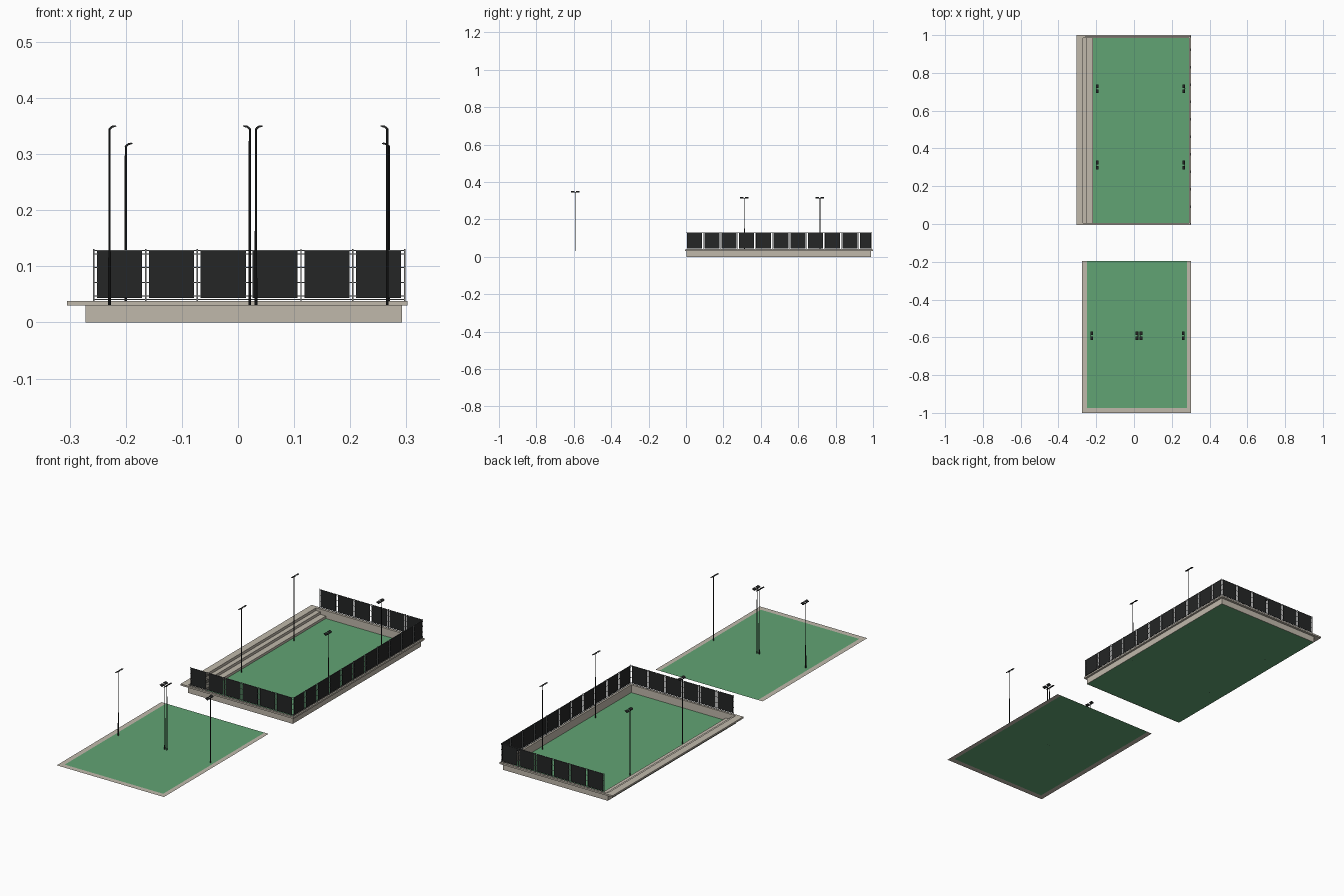
import bpy, bmesh, math
from mathutils import Vector, Matrix

if "Cube" in bpy.data.objects:
    bpy.data.objects.remove(bpy.data.objects["Cube"])


def material(name, rgb):
    m = bpy.data.materials.new(name)
    m.diffuse_color = (*rgb, 1)
    m.use_nodes = True
    m.node_tree.nodes["Principled BSDF"].inputs["Base Color"].default_value = m.diffuse_color
    return m


GREEN = material("court green", (0.12, 0.37, 0.175))
STONE = material("pale concrete", (0.53, 0.485, 0.41))
DARK = material("dark metal", (0.018, 0.019, 0.019))
STEEL = material("grey steel", (0.2, 0.21, 0.21))


def finish(name, bm, mat):
    me = bpy.data.meshes.new(name)
    bm.to_mesh(me)
    bm.free()
    me.materials.append(mat)
    ob = bpy.data.objects.new(name, me)
    bpy.context.collection.objects.link(ob)
    return ob


def box(bm, lo, hi):
    lo, hi = Vector(lo), Vector(hi)
    bmesh.ops.create_cube(bm, size=1, matrix=Matrix.Translation((lo + hi) / 2)
                          @ Matrix.Diagonal((*(hi - lo), 1)))


def rect(bm, x0, x1, y0, y1, z):
    bm.faces.new([bm.verts.new(p) for p in
                  ((x0, y0, z), (x1, y0, z), (x1, y1, z), (x0, y1, z))])


def prism(bm, profile, axis_from, axis_to):
    """Extrude an (x, z) outline along y."""
    f = bm.faces.new([bm.verts.new((x, axis_from, z)) for x, z in profile])
    new = bmesh.ops.extrude_face_region(bm, geom=[f])["geom"]
    bmesh.ops.translate(bm, vec=(0, axis_to - axis_from, 0),
                        verts=[v for v in new if isinstance(v, bmesh.types.BMVert)])
    bmesh.ops.recalc_face_normals(bm, faces=bm.faces)


# Front court: flat sheet with a paved border on three sides
ZF = 0.031
bm = bmesh.new()
rect(bm, -0.249, 0.28, -0.974, -0.197, ZF)
finish("front_court_surface", bm, GREEN)
bm = bmesh.new()
rect(bm, -0.274, -0.249, -1, -0.197, ZF)
rect(bm, 0.28, 0.302, -1, -0.197, ZF)
rect(bm, -0.249, 0.28, -1, -0.974, ZF)
finish("front_court_border", bm, STONE)

# Sunken back court: floor, thin walls, overhanging ledge and steps
XL, XR, Y0, Y1, ZW, ZT = -0.272, 0.292, 0.004, 0.988, 0.030, 0.038
bm = bmesh.new()
rect(bm, XL, XR, Y0, Y1, 0.0005)
finish("back_court_surface", bm, GREEN)

T = 0.002
bm = bmesh.new()
box(bm, (XR - T, Y0, 0), (XR, Y1, ZT))
box(bm, (XL, Y0, 0), (XR - T, Y0 + T, ZT))
box(bm, (XL, Y1 - T, 0), (XR - T, Y1, ZT))
finish("back_court_walls", bm, STONE)

bm = bmesh.new()
box(bm, (XR, -0.005, ZW), (0.302, 1, ZT))
box(bm, (-0.305, -0.005, ZW), (XR, Y0, ZT))
box(bm, (-0.305, Y1, ZW), (XR, 1, ZT))
finish("back_court_ledge", bm, STONE)

bm = bmesh.new()
prism(bm, [(XL, 0.001), (-0.218, 0.001), (-0.218, 0.0127), (-0.248, 0.0127),
           (-0.248, 0.0253), (-0.271, 0.0253), (-0.271, ZT), (-0.305, ZT),
           (-0.305, ZW), (XL, ZW)], Y0, Y1)
finish("spectator_steps", bm, STONE)

# Fence: posts, rails and ties in one mesh, dark screens in another
PITCH, ZB, ZTOP = 0.0923, 0.038, 0.130


def fence(name, start, direction, length):
    """Fence run along direction ('x' or 'y') from a start point."""
    frame, screen = bmesh.new(), bmesh.new()

    def bar(bm, a, b, z0, z1, half):
        if direction == "x":
            box(bm, (start[0] + a, start[1] - half, z0), (start[0] + b, start[1] + half, z1))
        else:
            box(bm, (start[0] - half, start[1] + a, z0), (start[0] + half, start[1] + b, z1))

    n = math.ceil(length / PITCH - 0.05)
    posts = [min(i * PITCH, length) for i in range(n + 1)]
    for p in posts:
        bar(frame, p - 0.0012, p + 0.0012, ZB, ZTOP + 0.001, 0.0012)
    for a, b in zip(posts, posts[1:]):
        bar(screen, a + 0.006, b - 0.006, 0.044, 0.127, 0.0006)
        for z in (0.041, 0.1285):
            bar(frame, a, b, z - 0.0007, z + 0.0007, 0.0007)
        for z in (0.047, 0.071, 0.098, 0.122):
            bar(frame, a, a + 0.0065, z - 0.0008, z + 0.0008, 0.0008)
            bar(frame, b - 0.0065, b, z - 0.0008, z + 0.0008, 0.0008)
    finish(name + "_frame", frame, STEEL)
    finish(name + "_screens", screen, DARK)


fence("front_fence", (-0.257, 0.0), "x", 0.554)
fence("back_fence", (-0.257, 0.994), "x", 0.554)
fence("right_fence", (0.297, 0.0), "y", 0.994)


# Floodlights: pole, cross bar and two curved lamp heads
def floodlight(name, x, y, z, side):
    bm = bmesh.new()
    h = 0.314
    bmesh.ops.create_cone(bm, cap_ends=True, segments=8, radius1=0.0024, radius2=0.0018,
                          depth=h, matrix=Matrix.Translation((x, y, z + h / 2)))
    top = z + h
    box(bm, (x - 0.0015, y - 0.023, top - 0.001), (x + 0.0015, y + 0.023, top + 0.001))
    outline = [(-0.002, 0), (0.001, 0.0035), (0.005, 0.006), (0.010, 0.0065),
               (0.013, 0.005), (0.010, 0.0035), (0.005, 0.002), (0.002, -0.001)]
    for c in (-0.0135, 0.0135):
        prism(bm, [(x + side * px, top + pz) for px, pz in outline],
              y + c - 0.0095, y + c + 0.0095)
    finish(name, bm, DARK)


for i, (x, side) in enumerate(((-0.229, 1), (0.021, -1), (0.032, 1), (0.266, -1))):
    floodlight(f"front_floodlight_{i + 1}", x, -0.592, ZF, side)
for i, y in enumerate((0.312, 0.716)):
    floodlight(f"left_floodlight_{i + 1}", -0.2, y, 0, 1)
    floodlight(f"right_floodlight_{i + 1}", 0.269, y, 0, -1)
